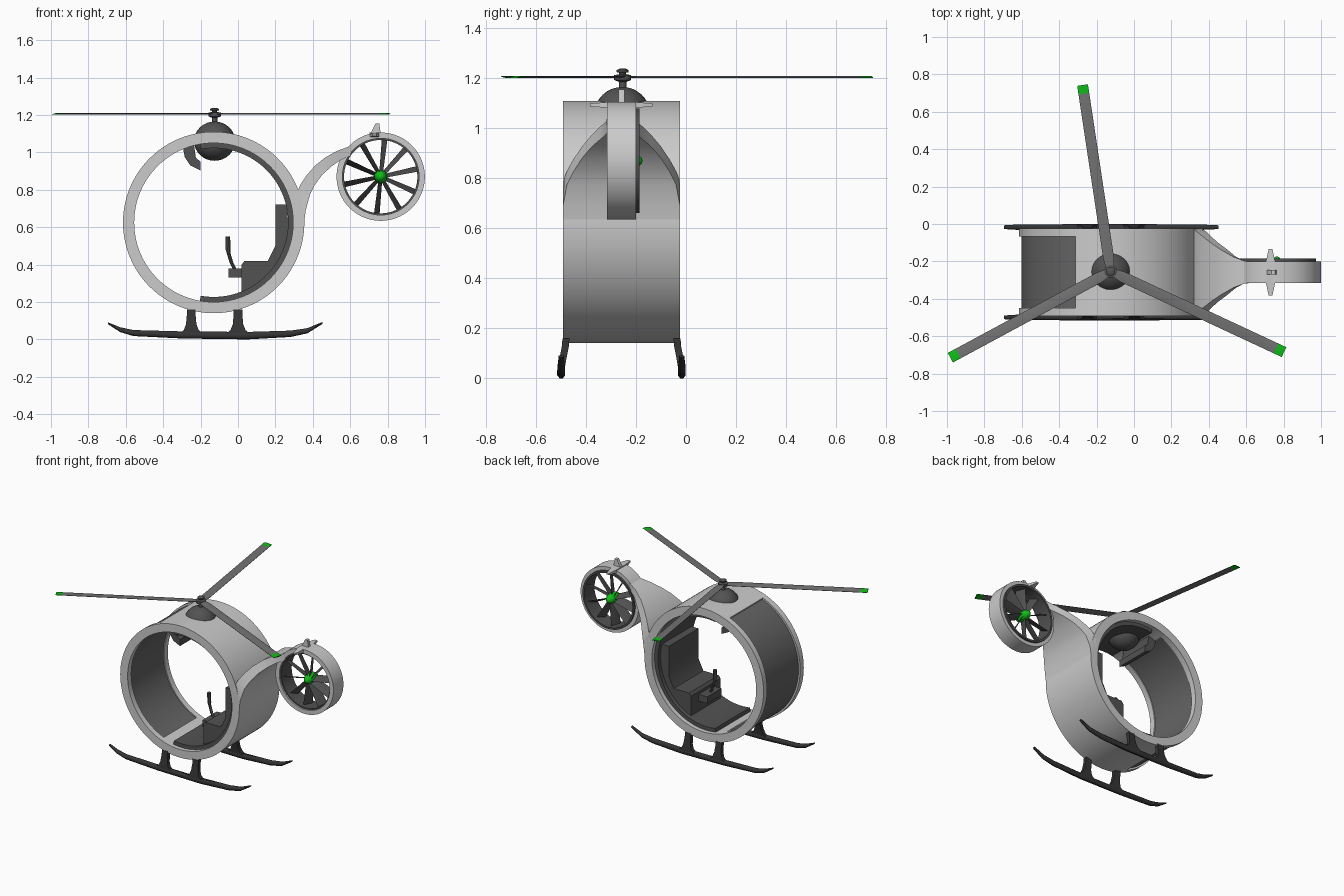
import bpy, bmesh, math
from mathutils import Vector, Matrix

if "Cube" in bpy.data.objects:
    bpy.data.objects.remove(bpy.data.objects["Cube"])

CX, CY, CZ = -0.13, -0.258, 0.625      # cabin ring centre
FX, FZ = 0.763, 0.87                   # tail fan centre


def mat(name, r, g, b):
    m = bpy.data.materials.new(name)
    m.diffuse_color = (r, g, b, 1)
    m.use_nodes = True
    m.node_tree.nodes["Principled BSDF"].inputs["Base Color"].default_value = m.diffuse_color
    return m


LIGHT = mat("light_grey", 0.6, 0.6, 0.6)
GLASS = mat("window_grey", 0.13, 0.13, 0.13)
BLADE = mat("blade_grey", 0.17, 0.17, 0.17)
DARK = mat("interior_grey", 0.085, 0.085, 0.085)
BLACK = mat("skid_black", 0.035, 0.035, 0.037)
GREEN = mat("green", 0.005, 0.5, 0.01)


def finish(name, bm, *mats, angle=35):
    bmesh.ops.recalc_face_normals(bm, faces=bm.faces[:])
    me = bpy.data.meshes.new(name)
    bm.to_mesh(me)
    bm.free()
    for m in mats:
        me.materials.append(m)
    ob = bpy.data.objects.new(name, me)
    bpy.context.collection.objects.link(ob)
    bpy.ops.object.select_all(action='DESELECT')
    bpy.context.view_layer.objects.active = ob
    ob.select_set(True)
    bpy.ops.object.shade_smooth_by_angle(angle=math.radians(angle))
    return ob


def loft(name, rings, *mats, closed=False, angle=35, rule=None):
    """Skin a row of equal-sized cross-sections."""
    bm = bmesh.new()
    vs = [[bm.verts.new(p) for p in r] for r in rings]
    n, k = len(vs), len(vs[0])
    for i in range(n if closed else n - 1):
        a, b = vs[i], vs[(i + 1) % n]
        for j in range(k):
            bm.faces.new((a[j], a[(j + 1) % k], b[(j + 1) % k], b[j]))
    if not closed:
        bm.faces.new(vs[0])
        bm.faces.new(vs[-1][::-1])
    if rule:
        for f in bm.faces:
            f.material_index = rule(f.calc_center_median())
    return finish(name, bm, *mats, angle=angle)


def arc(name, cx, cz, r0, r1, a0, a1, y0, y1, m):
    """Curved wall around a y axis, closed when it spans 360 degrees."""
    full = a1 - a0 >= 360
    n = max(8, round((a1 - a0) / 4))
    rings = []
    for i in range(n if full else n + 1):
        a = math.radians(a0 + (a1 - a0) * i / n)
        c, s = math.cos(a), math.sin(a)
        rings.append([(cx + r * c, y, cz + r * s)
                      for r, y in ((r0, y0), (r1, y0), (r1, y1), (r0, y1))])
    return loft(name, rings, m, closed=full)


def slab(name, pts, y0, y1, m):
    """Side profile in x, z pushed through y."""
    return loft(name, [[(x, y, z) for x, z in pts] for y in (y0, y1)], m)


def lathe(name, prof, x, y, m):
    """Turn an r, z profile about a vertical axis."""
    n = 32
    rings = [[(x + r * math.cos(t * math.tau / n), y + r * math.sin(t * math.tau / n), z)
              for t in range(n)] for r, z in prof]
    return loft(name, rings, m)


def ball(name, c, radii, m):
    bm = bmesh.new()
    bmesh.ops.create_uvsphere(bm, u_segments=32, v_segments=16, radius=1,
                              matrix=Matrix.Translation(c) @ Matrix.Diagonal((*radii, 1)))
    return finish(name, bm, m)


# Cabin ring: full-width shell, side rims around the windscreen, windscreen
arc("cabin_shell", CX, CZ, 0.425, 0.485, -112, 112, -0.492, -0.024, LIGHT)
for tag, y0, y1 in (("front", -0.492, -0.45), ("back", -0.066, -0.024)):
    arc("cabin_rim_" + tag, CX, CZ, 0.425, 0.485, 112, 248, y0, y1, LIGHT)
arc("windscreen", CX, CZ, 0.432, 0.472, 112, 248, -0.45, -0.066, GLASS)
arc("cabin_lining", CX, CZ, 0.398, 0.43, -100, 100, -0.46, -0.056, DARK)

# Seat, control box and stick
slab("seat", [(0.2, 0.72), (0.26, 0.72), (0.275, 0.55), (0.22, 0.42), (0.12, 0.29), (0.02, 0.24),
              (0.02, 0.40), (0.035, 0.42), (0.16, 0.42), (0.2, 0.5)], -0.43, -0.086, DARK)
slab("control_box", [(-0.05, 0.33), (0.04, 0.33), (0.04, 0.38), (-0.05, 0.38)], -0.34, -0.176, DARK)
stick = [(-0.015, 0.37, 0.01), (-0.035, 0.41, 0.01), (-0.05, 0.46, 0.01),
         (-0.053, 0.48, 0.013), (-0.055, 0.55, 0.013)]
loft("control_stick", [[(x + r * math.cos(t * math.tau / 10), CY + r * math.sin(t * math.tau / 10), z)
                        for t in range(10)] for x, z, r in stick], DARK)

# Overhead console
slab("overhead_console", [(-0.295, 1.03), (-0.285, 0.975), (-0.255, 0.93), (-0.2, 0.903),
                          (-0.2, 0.95), (-0.225, 0.97), (-0.235, 1.04)], -0.39, -0.126, DARK)

# Rotor dome and mast
ball("rotor_dome", (CX + 0.005, CY + 0.003, 1.06), (0.11, 0.11, 0.105), DARK)
lathe("rotor_mast", [(0.016, 1.14), (0.014, 1.185), (0.034, 1.193), (0.034, 1.212), (0.014, 1.216),
                     (0.014, 1.222), (0.024, 1.224), (0.024, 1.232), (0.012, 1.238)],
      CX + 0.005, CY + 0.005, DARK)

# Main rotor blades with green tips
hub = Vector((-0.125, -0.253, 1.205))
for i, (tx, ty) in enumerate(((-0.275, 0.743), (-0.982, -0.715), (0.802, -0.685))):
    d = Vector((tx, ty, 1.205)) - hub
    L = d.length
    u = d.normalized()
    side = Vector((-u.y, u.x, 0.08))
    rings = []
    for r, w in ((0.02, 0.022), (0.07, 0.029), (L - 0.047, 0.029), (L, 0.029)):
        c = hub + u * r
        rings.append([c + side * w * k + Vector((0, 0, h))
                      for k, h in ((-1, -0.001), (0.3, -0.004), (1, -0.001),
                                   (1, 0.001), (0.3, 0.004), (-1, 0.001))])
    loft("rotor_blade_%d" % i, rings, BLADE, GREEN,
         rule=lambda p, L=L: int((p - hub).length > L - 0.04))

# Tail boom: wide at the cabin, sweeping up and narrowing to the fan
boom = [(0.30, 0.70, 0.350, 0.60, 0.234), (0.315, 0.785, 0.362, 0.69, 0.234),
        (0.335, 0.83, 0.385, 0.775, 0.218), (0.365, 0.875, 0.41, 0.825, 0.193),
        (0.41, 0.927, 0.45, 0.88, 0.158), (0.465, 0.972, 0.50, 0.925, 0.12),
        (0.53, 1.008, 0.545, 0.957, 0.083), (0.585, 1.028, 0.585, 0.975, 0.062),
        (0.62, 1.04, 0.60, 0.98, 0.058)]
loft("tail_boom", [[(ux, CY - w, uz), (ux, CY + w, uz), (lx, CY + w, lz), (lx, CY - w, lz)]
                   for ux, uz, lx, lz, w in boom], LIGHT)

# Tail fan: shroud, dark duct, pitched blades, spinner
arc("fan_shroud", FX, FZ, 0.205, 0.236, 0, 360, -0.316, -0.2, LIGHT)
arc("fan_duct", FX, FZ, 0.196, 0.21, 0, 360, -0.305, -0.185, DARK)
for i in range(10):
    a = math.radians(12 + 36 * i)
    u = Vector((math.cos(a), 0, math.sin(a)))
    t = Vector((-u.z, 0, u.x))
    rings = []
    for r, w in ((0.02, 0.010), (0.2, 0.015)):
        c = Vector((FX, -0.245, FZ)) + u * r
        e = t * w + Vector((0, 0.03, 0))
        q = Vector((0, 0.004, 0))
        rings.append([c - e - q, c + e - q, c + e + q, c - e + q])
    loft("fan_blade_%d" % i, rings, DARK)
ball("fan_spinner", (FX, -0.24, FZ), (0.036, 0.066, 0.036), GREEN)

# Small fins on top of the shroud
slab("top_fin", [(0.70, 1.085), (0.765, 1.085), (0.755, 1.155), (0.735, 1.155), (0.715, 1.115)],
     CY - 0.012, CY + 0.012, LIGHT)
loft("cross_fin", [[(0.73 - w, CY + y, 1.093 - h), (0.73 + w, CY + y, 1.093 - h),
                    (0.73 + w, CY + y, 1.093 + h), (0.73 - w, CY + y, 1.093 + h)]
                   for y, w, h in ((-0.125, 0.01, 0.006), (-0.05, 0.026, 0.012),
                                   (0.05, 0.026, 0.012), (0.125, 0.01, 0.006))], LIGHT)

# Landing skids and their posts, one pair each side
runner = [(-0.695, 0.086, 0.005, 0.010), (-0.63, 0.052, 0.013, 0.014), (-0.56, 0.034, 0.016, 0.015),
          (-0.30, 0.024, 0.019, 0.016), (0.05, 0.020, 0.020, 0.016), (0.28, 0.030, 0.017, 0.015),
          (0.37, 0.046, 0.014, 0.014), (0.452, 0.088, 0.005, 0.010)]
post = [(0.16, 0.222, 0.024, 0.014), (0.125, 0.225, 0.024, 0.014), (0.08, 0.234, 0.028, 0.014),
        (0.05, 0.239, 0.04, 0.014), (0.03, 0.241, 0.065, 0.014)]
for tag, s in (("front", -1), ("back", 1)):
    y = CY + s * 0.241
    loft("skid_" + tag, [[(x, y + w * math.cos(k * math.tau / 8 + 0.39) * 1.08,
                           z + h * math.sin(k * math.tau / 8 + 0.39) * 1.08) for k in range(8)]
                         for x, z, h, w in runner], BLACK, angle=50)
    for px in (-0.25, 0.0):
        loft("skid_post_" + tag, [[(px - w, CY + s * o - d, z), (px + w, CY + s * o - d, z),
                                   (px + w, CY + s * o + d, z), (px - w, CY + s * o + d, z)]
                                  for z, o, w, d in post], BLACK)
